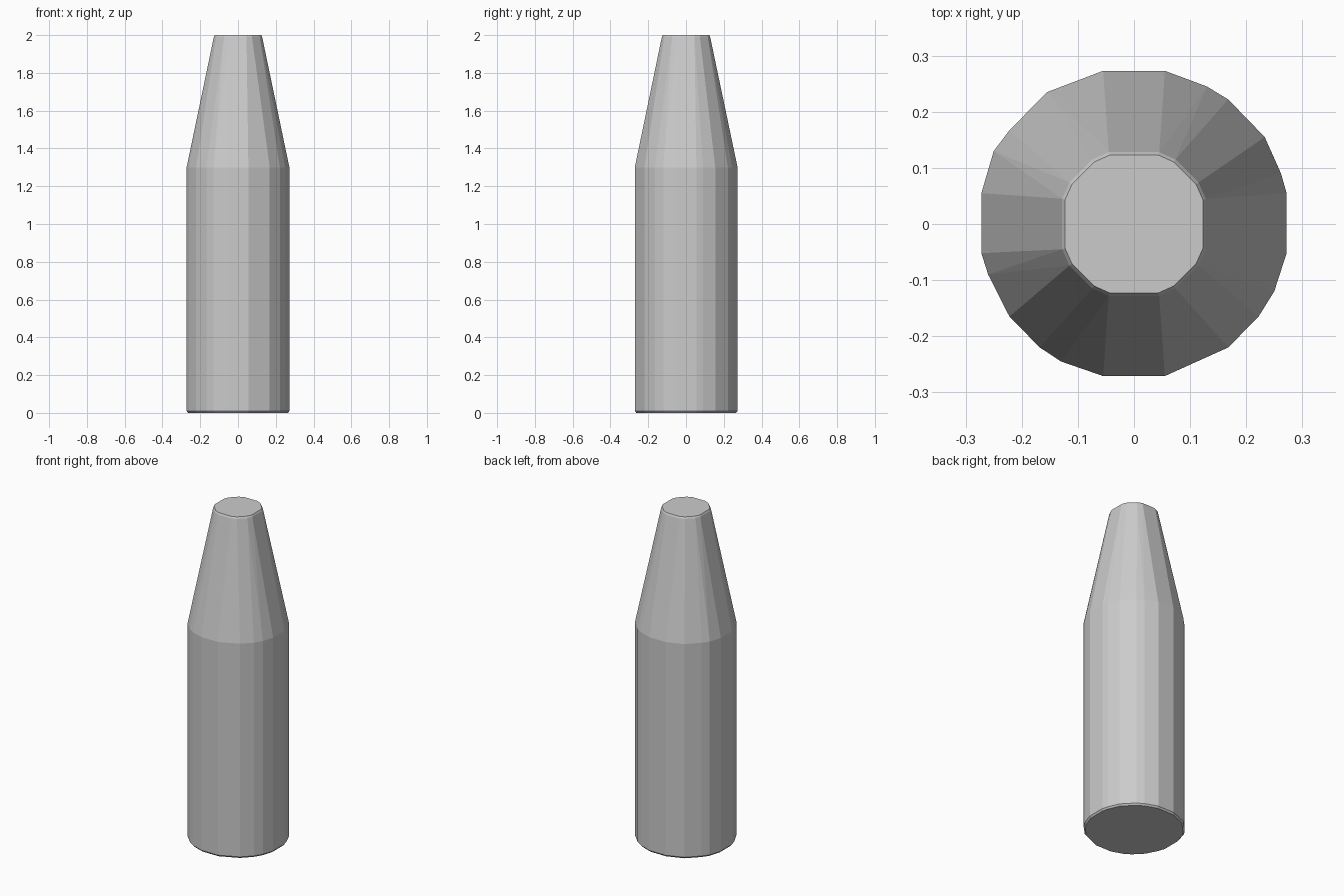
import bpy
import bmesh
import math

# Remove only the default object
default_object = bpy.data.objects.get("Cube")
if default_object:
    bpy.data.objects.remove(default_object, do_unlink=True)


def make_material(name, color):
    material = bpy.data.materials.new(name)
    material.use_nodes = True
    material.diffuse_color = color
    shader = material.node_tree.nodes["Principled BSDF"]
    shader.inputs["Base Color"].default_value = color
    return material


def add_ring(bm, outline, height, scale=1.0):
    """Place a scaled copy of an outline at the given height."""
    for x, y in outline:
        bm.verts.new((x * scale, y * scale, height))


# Faceted round outline of the body, counter-clockwise from the left side
body_outline = [
    (.272, .055), (.262, .09), (.233, .155), (.168, .222), (.13, .245), (.055, .273),
    (-.055, .273), (-.155, .235), (-.222, .167), (-.25, .13), (-.272, .055),
    (-.272, -.052), (-.26, -.09), (-.222, -.165), (-.168, -.22), (-.13, -.245), (-.055, -.271),
    (.055, -.271), (.168, -.22), (.222, -.165), (.25, -.12), (.272, -.052),
]

# Smaller tip outline, mirrored from one quadrant
tip_quadrant = [(.128, .045), (.115, .074), (.074, .115), (.045, .128)]
tip_outline = [(x * sx, y * sy) for x, y in tip_quadrant
               for sx in (-1, 1) for sy in (-1, 1)]

# Straight body, tapering neck and flat tip as one faceted convex shell
bm = bmesh.new()
add_ring(bm, body_outline, 0, scale=.97)
add_ring(bm, body_outline, .01)
add_ring(bm, body_outline, 1.3)
add_ring(bm, tip_outline, 1.99)
add_ring(bm, tip_outline, 2, scale=.96)
bmesh.ops.convex_hull(bm, input=bm.verts)

# Merge coplanar triangles into clean flat panels
bmesh.ops.dissolve_limit(bm, angle_limit=math.radians(1),
                         verts=bm.verts, edges=bm.edges)
bmesh.ops.recalc_face_normals(bm, faces=bm.faces)

mesh = bpy.data.meshes.new("tapered_body")
bm.to_mesh(mesh)
bm.free()
mesh.materials.append(make_material("light grey", (.6, .6, .6, 1)))

tapered_body = bpy.data.objects.new("tapered_body", mesh)
bpy.context.collection.objects.link(tapered_body)
